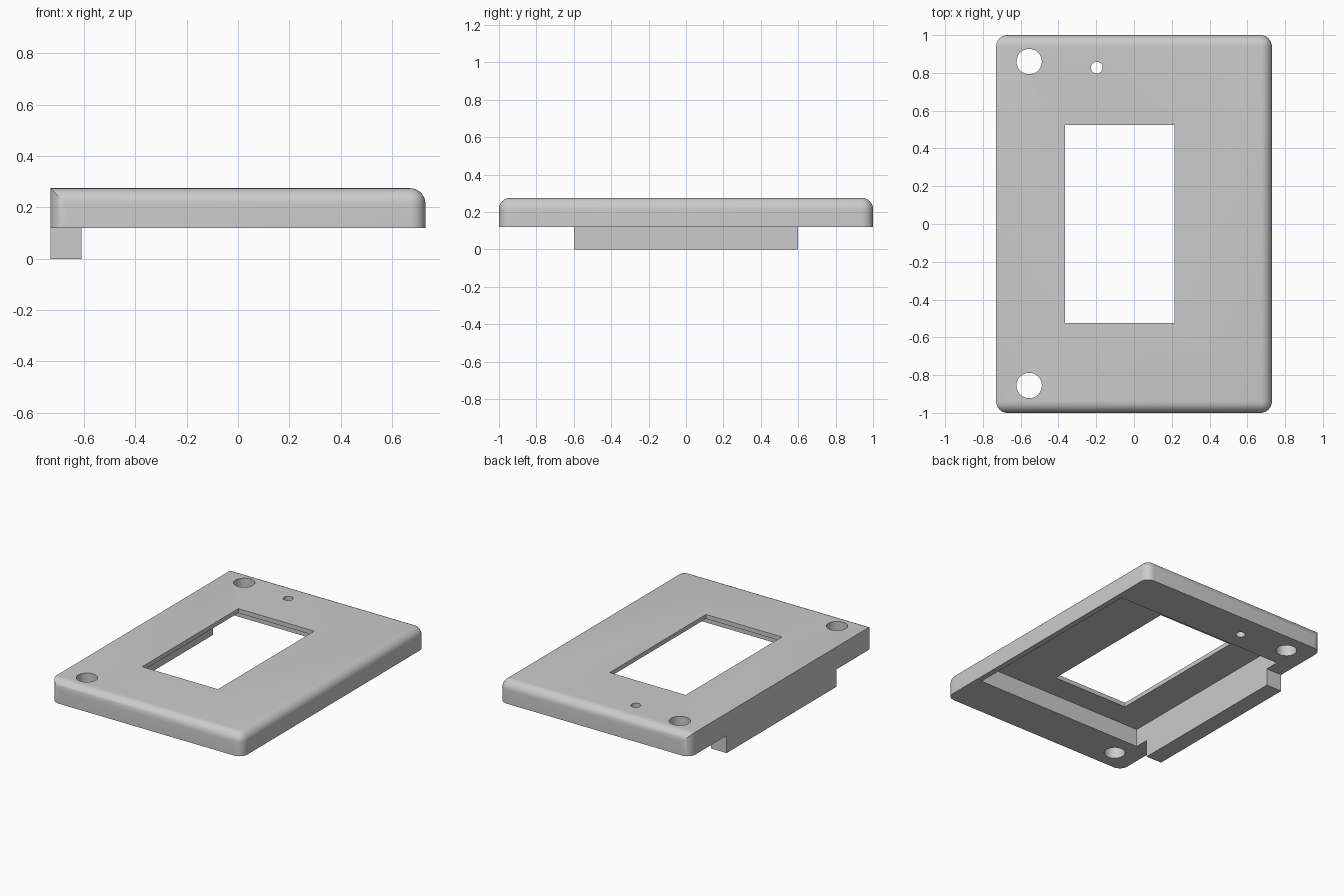
import bpy
import bmesh
import math
from mathutils import Matrix

if "Cube" in bpy.data.objects:
    bpy.data.objects.remove(bpy.data.objects["Cube"])

LEFT, RIGHT, HALF = -0.73, 0.73, 1.0
BASE, TOP, CEILING = 0.12, 0.275, 0.245
ROUND = 0.06

grey = bpy.data.materials.new("plain_grey")
grey.use_nodes = True
colour = (0.6, 0.6, 0.6, 1)
grey.diffuse_color = colour
grey.node_tree.nodes["Principled BSDF"].inputs["Base Color"].default_value = colour


def finish(name, bm):
    mesh = bpy.data.meshes.new(name)
    bm.to_mesh(mesh)
    bm.free()
    mesh.materials.append(grey)
    obj = bpy.data.objects.new(name, mesh)
    bpy.context.collection.objects.link(obj)
    return obj


def box_mesh(x, y, z):
    """Box between the (low, high) limits on each axis."""
    bm = bmesh.new()
    sizes = [b - a for a, b in (x, y, z)]
    mid = [(a + b) / 2 for a, b in (x, y, z)]
    bmesh.ops.create_cube(bm, matrix=Matrix.Translation(mid) @ Matrix.Diagonal((*sizes, 1)))
    return bm


def hole(name, x, y, radius):
    bm = bmesh.new()
    bmesh.ops.create_cone(bm, cap_ends=True, segments=48, radius1=radius, radius2=radius,
                          depth=1, matrix=Matrix.Translation((x, y, TOP)))
    return finish(name, bm)


# Cover plate: round the upright corners and every top edge but the left one
bm = box_mesh((LEFT, RIGHT), (-HALF, HALF), (BASE, TOP))
rounded = []
for edge in bm.edges:
    a, b = (v.co for v in edge.verts)
    upright = abs(a.z - b.z) > 0.01
    on_top = min(a.z, b.z) > TOP - 0.01
    on_left = max(a.x, b.x) < 0
    if upright or (on_top and not on_left):
        rounded.append(edge)
bmesh.ops.bevel(bm, geom=rounded, offset=ROUND, segments=8, profile=0.5,
                affect='EDGES', clamp_overlap=True)
plate = finish("cover_plate", bm)

# Underside pocket, window and screw holes
cutters = [
    finish("pocket_cutter", box_mesh((-0.61, 0.69), (-0.7, 0.7), (0, CEILING))),
    finish("window_cutter", box_mesh((-0.365, 0.215), (-0.525, 0.525), (0.05, 0.5))),
    hole("back_screw_cutter", -0.555, 0.86, 0.067),
    hole("front_screw_cutter", -0.555, -0.855, 0.067),
    hole("pin_hole_cutter", -0.197, 0.828, 0.031),
]
bpy.ops.object.select_all(action='DESELECT')
bpy.context.view_layer.objects.active = plate
plate.select_set(True)
for cutter in cutters:
    cutter.hide_render = True
    mod = plate.modifiers.new(cutter.name, 'BOOLEAN')
    mod.operation = 'DIFFERENCE'
    mod.solver = 'EXACT'
    mod.object = cutter
    bpy.ops.object.modifier_apply(modifier=mod.name)
for cutter in cutters:
    bpy.data.objects.remove(cutter)
bpy.ops.object.shade_smooth_by_angle(angle=math.radians(30))

# Locating bar below the left edge
finish("locating_bar", box_mesh((LEFT, -0.61), (-0.6, 0.6), (0, BASE)))
